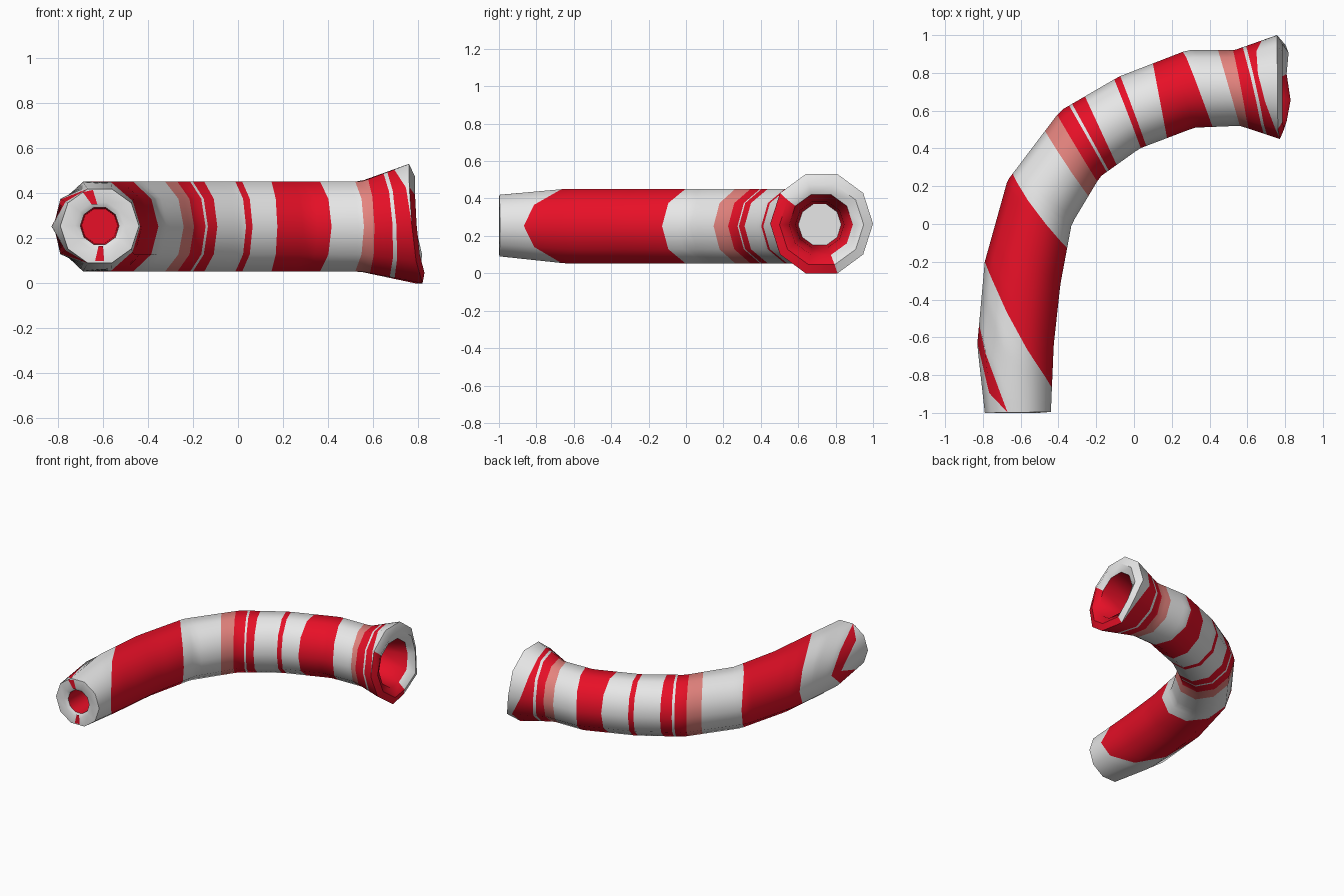
import bpy, bmesh, math
from mathutils import Vector

if "Cube" in bpy.data.objects:
    bpy.data.objects.remove(bpy.data.objects["Cube"])

N = 10  # sides of the tube


def material(name, rgb):
    m = bpy.data.materials.new(name)
    m.diffuse_color = (*rgb, 1)
    m.use_nodes = True
    m.node_tree.nodes["Principled BSDF"].inputs["Base Color"].default_value = m.diffuse_color
    return m


MATS = [material("white", (0.8, 0.8, 0.8)),
        material("red", (0.8, 0.005, 0.02)),
        material("pink", (0.78, 0.23, 0.21))]
WHITE, RED, PINK = 0, 1, 2

# Path stations: outer x, y, inner x, y, vertical radius, centre height
STATIONS = [
    (-0.79, -1.00, -0.44, -0.995, 0.173, 0.255),
    (-0.83, -0.64, -0.425, -0.64, 0.21, 0.252),
    (-0.79, -0.20, -0.39, -0.32, 0.21, 0.252),
    (-0.67, 0.23, -0.33, 0.00, 0.21, 0.252),
    (-0.39, 0.60, -0.18, 0.25, 0.21, 0.252),
    (-0.08, 0.78, 0.03, 0.40, 0.21, 0.252),
    (0.28, 0.92, 0.32, 0.51, 0.21, 0.252),
    (0.53, 0.92, 0.56, 0.52, 0.21, 0.252),
    (0.757, 1.00, 0.762, 0.45, 0.279, 0.265),
]
BUMP = [0, 0, 0, 0, 0, 0.01, 0.03, 0.06, 0.03, 0.045]  # uneven lip


def ring(st, bump=0):
    ox, oy, ix, iy, rz, cz = st
    c = Vector(((ox + ix) / 2, (oy + iy) / 2, cz))
    side = Vector(((ox - ix) / 2, (oy - iy) / 2, 0))
    pts = []
    for k in range(N):
        a = 2 * math.pi * k / N
        p = c + side * math.cos(a) + Vector((0, 0, rz * math.sin(a)))
        p.x += BUMP[k] * bump
        pts.append(p)
    return pts


RINGS = [ring(s, 1 if i == 8 else 0) for i, s in enumerate(STATIONS)]


def body_point(t, k):
    t = min(max(t, 0), 8)
    i = min(int(t), 7)
    return RINGS[i][k].lerp(RINGS[i + 1][k], t - i)


# Stripe starts: base, slant, slant direction in degrees, colour
STRIPES = [
    (0, 0, 0, WHITE),
    (-2.8, 3.82, 0, RED), (-0.65, 1.9, 0, WHITE),
    (1.18, 0.82, 0, RED), (2.85, 0.25, 0, WHITE),
    (3.65, 0.06, 0, PINK), (3.92, 0.02, 0, RED),
    (4.16, -0.01, 0, WHITE), (4.21, -0.01, 0, RED), (4.42, 0, 0, WHITE),
    (4.97, -0.05, 0, RED), (5.07, -0.05, 0, WHITE),
    (5.5, 0, 0, RED), (6.17, -0.23, 0, WHITE),
    (6.83, -0.17, 0, PINK), (7.1, -0.12, 0, RED),
    (7.4, -0.2, 0, WHITE), (7.48, -0.2, 0, RED),
    (7.9, -0.4, 50, WHITE), (8, 0, 0, WHITE),
]


def stripe_t(s, k):
    v = s[0] + s[1] * math.cos(math.radians(360 * k / N - s[2]))
    return min(max(v, 0), 8)


rows, colours = [], []  # colours[i] is the colour rule of the strip after row i


def add(points, colour):
    rows.append(points)
    colours.append(colour)


def end_ring(y, r):
    return ring((-0.615 - r, y, -0.615 + r, y, r, 0.255))


def mouth_ring(x, y, r, bump=0):
    return ring((x, y + r, x, y - r, r, 0.26), bump)


# Narrow end: recess and flat lip
add(end_ring(-0.8, 0.08), lambda k: RED)
add(end_ring(-0.985, 0.086), lambda k: WHITE)
add(end_ring(-1.0, 0.11), lambda k: WHITE)

# Striped body
for s, e in zip(STRIPES, STRIPES[1:]):
    span = max(stripe_t(e, k) - stripe_t(s, k) for k in range(N))
    n = max(1, round(span / 0.13))
    for j in range(n):
        f = j / n
        add([body_point(stripe_t(s, k) * (1 - f) + stripe_t(e, k) * f, k)
             for k in range(N)], lambda k, c=s[3]: c)


# Flared mouth: rounded lip, hollow and inner end
def lip(k):
    return RED if 160 < (k + 0.5) * 36 < 290 else WHITE


add(RINGS[8], lip)
add(mouth_ring(0.787, 0.725, 0.225, 0.7), lip)
add(mouth_ring(0.765, 0.722, 0.17, 0.3), lambda k: RED)
add(mouth_ring(0.58, 0.715, 0.13), lambda k: RED)
add(mouth_ring(0.38, 0.715, 0.115), None)

bm = bmesh.new()
verts = [[bm.verts.new(p) for p in r] for r in rows]
for i in range(len(rows) - 1):
    for k in range(N):
        q = (k + 1) % N
        f = bm.faces.new((verts[i][k], verts[i][q], verts[i + 1][q], verts[i + 1][k]))
        f.material_index = colours[i](k)
bm.faces.new(verts[0]).material_index = RED
bm.faces.new(verts[-1]).material_index = WHITE
bmesh.ops.remove_doubles(bm, verts=bm.verts, dist=1e-5)
bmesh.ops.recalc_face_normals(bm, faces=bm.faces)


def make_object(name, bm):
    me = bpy.data.meshes.new(name)
    bm.to_mesh(me)
    bm.free()
    for m in MATS:
        me.materials.append(m)
    ob = bpy.data.objects.new(name, me)
    bpy.context.collection.objects.link(ob)
    return ob


tube = make_object("striped_tube", bm)
bpy.context.view_layer.objects.active = tube
tube.select_set(True)
bpy.ops.object.shade_smooth_by_angle(angle=math.radians(50))

# Red marks on the narrow lip
bm = bmesh.new()
for quad in (((-0.69, 0.405), (-0.645, 0.415), (-0.625, 0.35), (-0.65, 0.35)),
             ((-0.635, 0.1), (-0.595, 0.1), (-0.6, 0.165), (-0.62, 0.165))):
    f = bm.faces.new([bm.verts.new((x, -1.002, z)) for x, z in quad])
    f.material_index = RED
    f.normal_update()
    if f.normal.y > 0:
        f.normal_flip()
make_object("lip_marks", bm)
